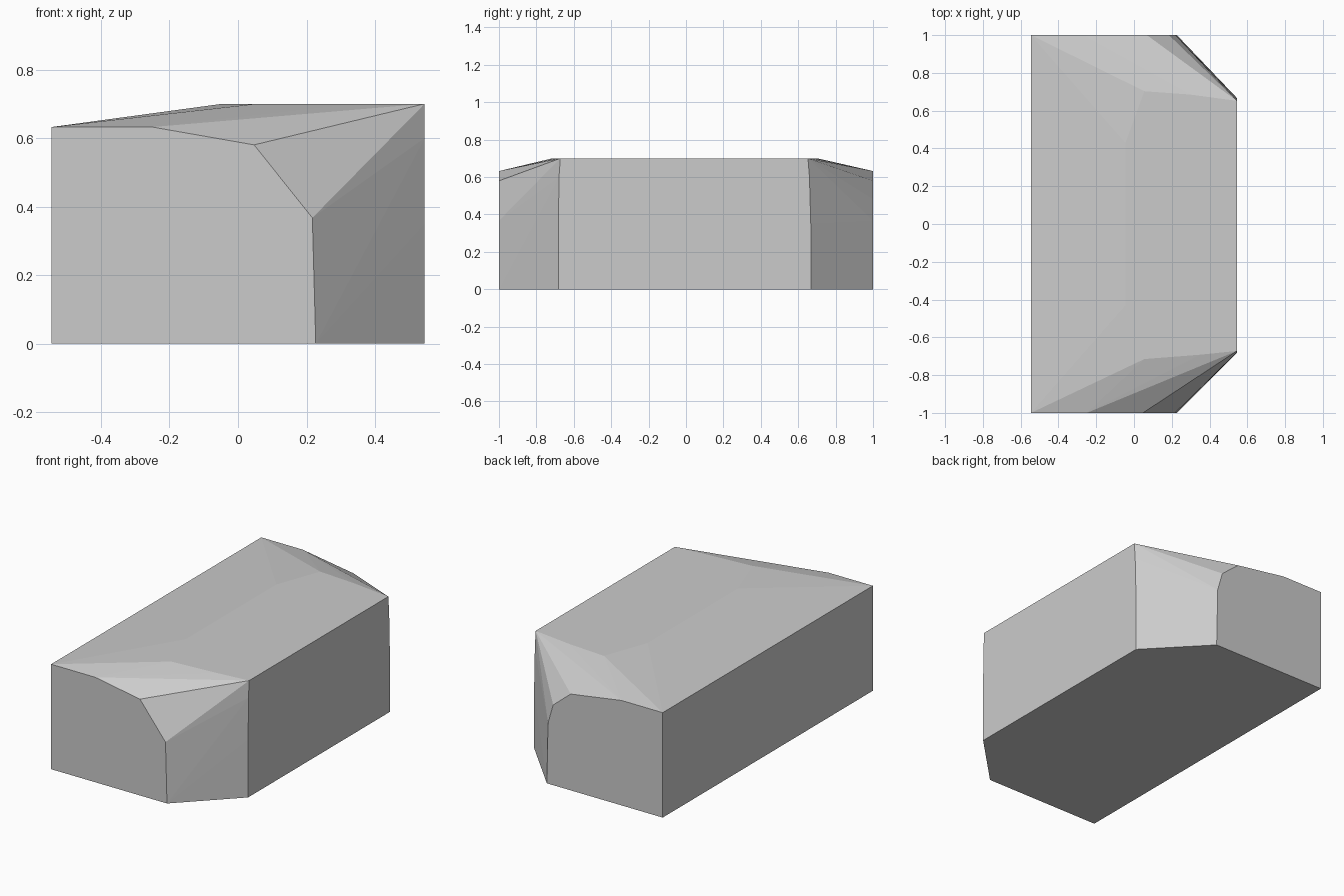
import bpy, bmesh

if "Cube" in bpy.data.objects:
    bpy.data.objects.remove(bpy.data.objects["Cube"])

# Plain grey material
grey = bpy.data.materials.new("plain grey")
grey.diffuse_color = (0.6, 0.6, 0.6, 1)
grey.use_nodes = True
grey.node_tree.nodes["Principled BSDF"].inputs["Base Color"].default_value = grey.diffuse_color

# End-face profiles (x, z): chamfered toward the upper right
front = [(-.545, 0), (-.545, .632), (-.25, .632), (.047, .58), (.217, .367), (.227, 0)]
back = [(-.545, 0), (-.545, .632), (-.27, .632), (.068, .58), (.185, .483),
        (.219, .365), (.227, 0)]
# Right side outline (y, z)
side = [(-.682, 0), (-.682, .35), (-.679, .6), (-.672, .7),
        (.667, 0), (.667, .35), (.66, .6), (.652, .7)]
# Flat roof outline (x, y) at full height
roof = [(.055, -.715), (.35, -.692), (-.045, -.43),
        (.055, .703), (.3, .685), (-.045, .43)]

points = [(x, -1, z) for x, z in front]
points += [(x, 1, z) for x, z in back]
points += [(.545, y, z) for y, z in side]
points += [(x, y, .7) for x, y in roof]

# Faceted solid block wrapped around the outlines
bm = bmesh.new()
for p in points:
    bm.verts.new(p)
result = bmesh.ops.convex_hull(bm, input=bm.verts)
loose = [v for v in bm.verts if not v.link_faces]
bmesh.ops.delete(bm, geom=loose, context='VERTS')
bmesh.ops.recalc_face_normals(bm, faces=bm.faces)

mesh = bpy.data.meshes.new("chamfered_block")
bm.to_mesh(mesh)
bm.free()
mesh.materials.append(grey)
block = bpy.data.objects.new("chamfered_block", mesh)
bpy.context.collection.objects.link(block)
